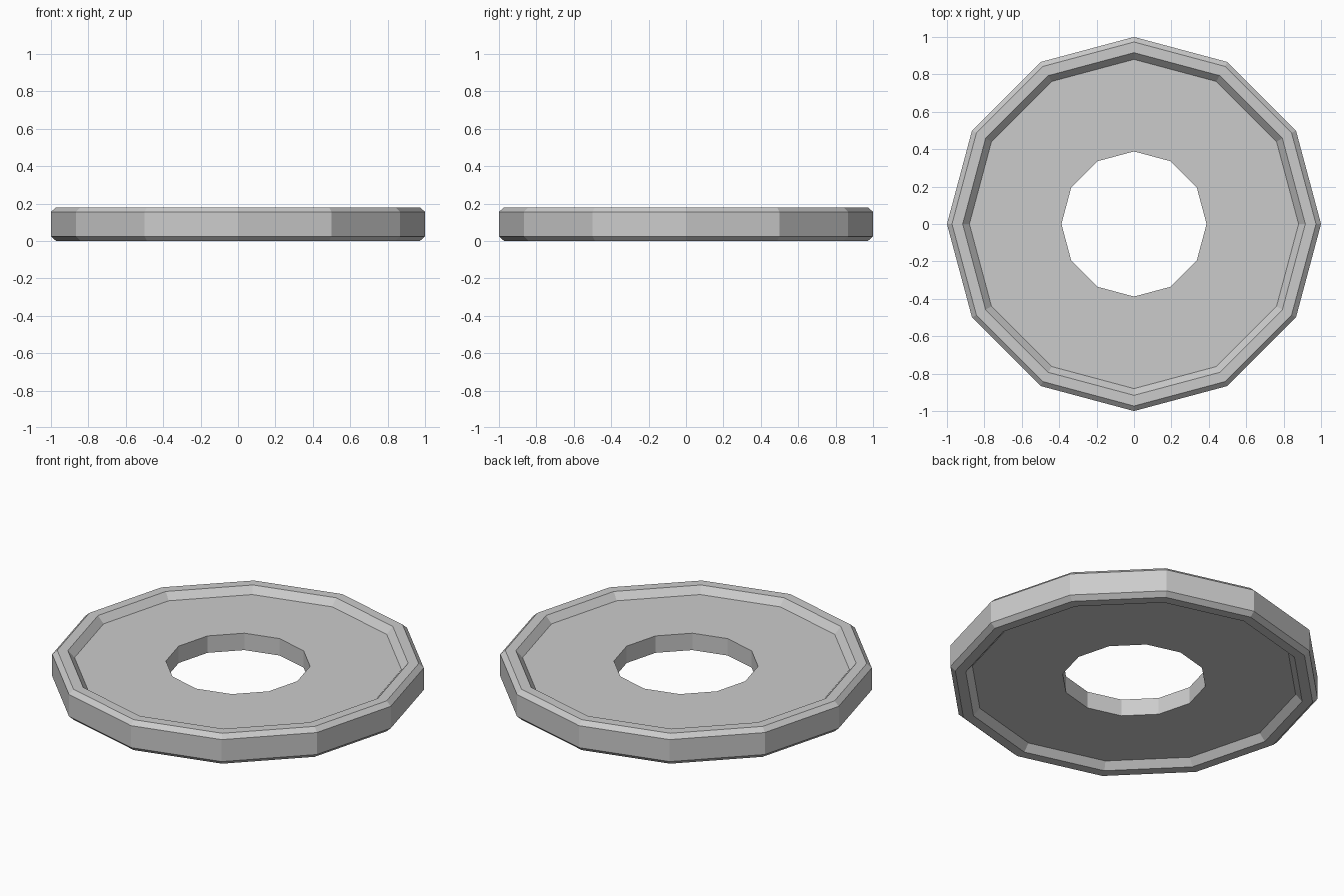
import bpy, bmesh
from math import sin, cos, pi

if "Cube" in bpy.data.objects:
    bpy.data.objects.remove(bpy.data.objects["Cube"])

SIDES = 12

# Closed (radius, height) cross-section: upper half, then mirrored about mid height
MID = 0.09
upper = [(1.0, 0.155), (0.973, 0.18), (0.916, 0.18), (0.88, 0.14), (0.388, 0.14)]
profile = upper + [(r, 2 * MID - z) for r, z in reversed(upper)]

# Sweep the section around z
bm = bmesh.new()
rings = [[bm.verts.new((r * cos(2 * pi * i / SIDES), r * sin(2 * pi * i / SIDES), z))
          for r, z in profile] for i in range(SIDES)]
n = len(profile)
for i in range(SIDES):
    a, b = rings[i], rings[(i + 1) % SIDES]
    for j in range(n):
        k = (j + 1) % n
        bm.faces.new((a[j], a[k], b[k], b[j]))
bmesh.ops.recalc_face_normals(bm, faces=bm.faces)

# Flat-shaded washer with raised rims on both faces
mesh = bpy.data.meshes.new("ring_plate")
bm.to_mesh(mesh)
bm.free()
bpy.context.collection.objects.link(bpy.data.objects.new("ring_plate", mesh))
